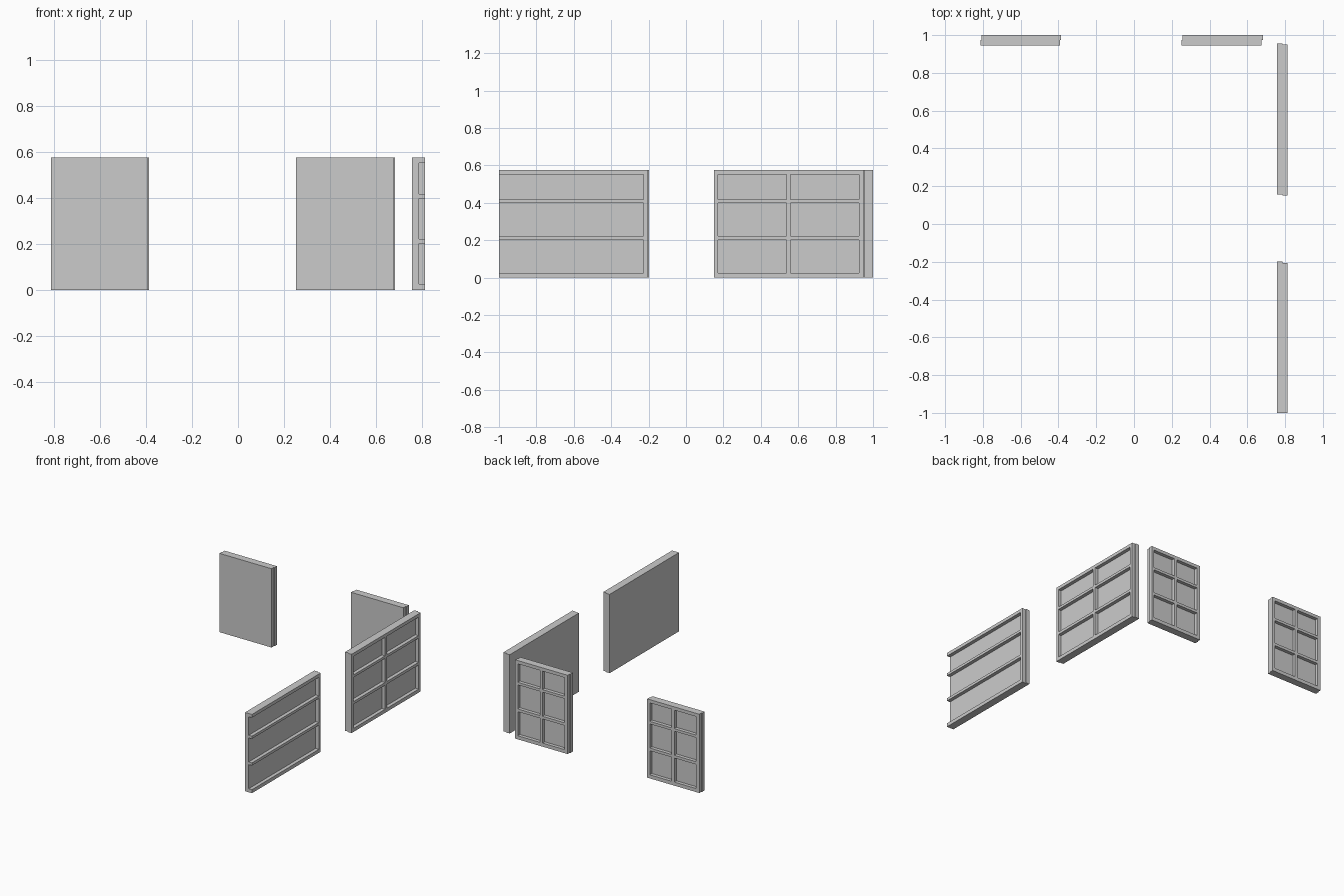
import bpy, bmesh, math

if "Cube" in bpy.data.objects:
    bpy.data.objects.remove(bpy.data.objects["Cube"])

Z_LINES = [0, 0.026, 0.202, 0.222, 0.398, 0.417, 0.552, 0.576]
HEIGHT = Z_LINES[-1]


def grid_slab(name, us, zs, w0, w1, rot, openings):
    """Slab on a grid of lines; every odd row/column crossing is an opening."""
    bm = bmesh.new()
    verts = [[bm.verts.new((u, w0, z)) for z in zs] for u in us]
    for i in range(len(us) - 1):
        for j in range(len(zs) - 1):
            if openings and i % 2 and j % 2:
                continue
            bm.faces.new((verts[i][j], verts[i + 1][j],
                          verts[i + 1][j + 1], verts[i][j + 1]))
    # remove unused grid corners, then give the slab its thickness
    bmesh.ops.delete(bm, geom=[v for v in bm.verts if not v.link_faces], context='VERTS')
    base = list(bm.faces)
    ext = bmesh.ops.extrude_face_region(bm, geom=base, use_keep_orig=True)
    top = [g for g in ext['geom'] if isinstance(g, bmesh.types.BMVert)]
    bmesh.ops.translate(bm, verts=top, vec=(0, w1 - w0, 0))
    bmesh.ops.recalc_face_normals(bm, faces=bm.faces)
    me = bpy.data.meshes.new(name)
    bm.to_mesh(me)
    bm.free()
    ob = bpy.data.objects.new(name, me)
    ob.rotation_euler.z = rot
    bpy.context.collection.objects.link(ob)


def panel(name, board, frame_lines, w_inner, w_split, w_outer, rot=0.0):
    # plain inner board, and outer frame offset sideways to form a lap joint
    grid_slab(name + "_board", board, [0, HEIGHT], w_inner, w_split, rot, False)
    grid_slab(name + "_frame", frame_lines, Z_LINES, w_split, w_outer, rot, True)


def two_bay(start, width):
    inner = (width - 0.067) / 2
    steps = [0, 0.025, 0.025 + inner, 0.046 + inner, width - 0.021, width]
    return [start + s for s in steps]


# back wall panels
panel("back_left_panel", [-0.813, -0.391], two_bay(-0.808, 0.422), 0.946, 0.975, 1.0)
panel("back_right_panel", [0.252, 0.676], two_bay(0.257, 0.425), 0.946, 0.975, 1.0)

# right wall panels, turned so the frame faces +x
TURN = -math.pi / 2
panel("right_back_panel", [-0.956, -0.157], two_bay(-0.95, 0.799), 0.757, 0.787, 0.813, TURN)
panel("right_front_panel", [0.199, 1.0], [0.206, 0.227, 1.0], 0.757, 0.787, 0.813, TURN)
